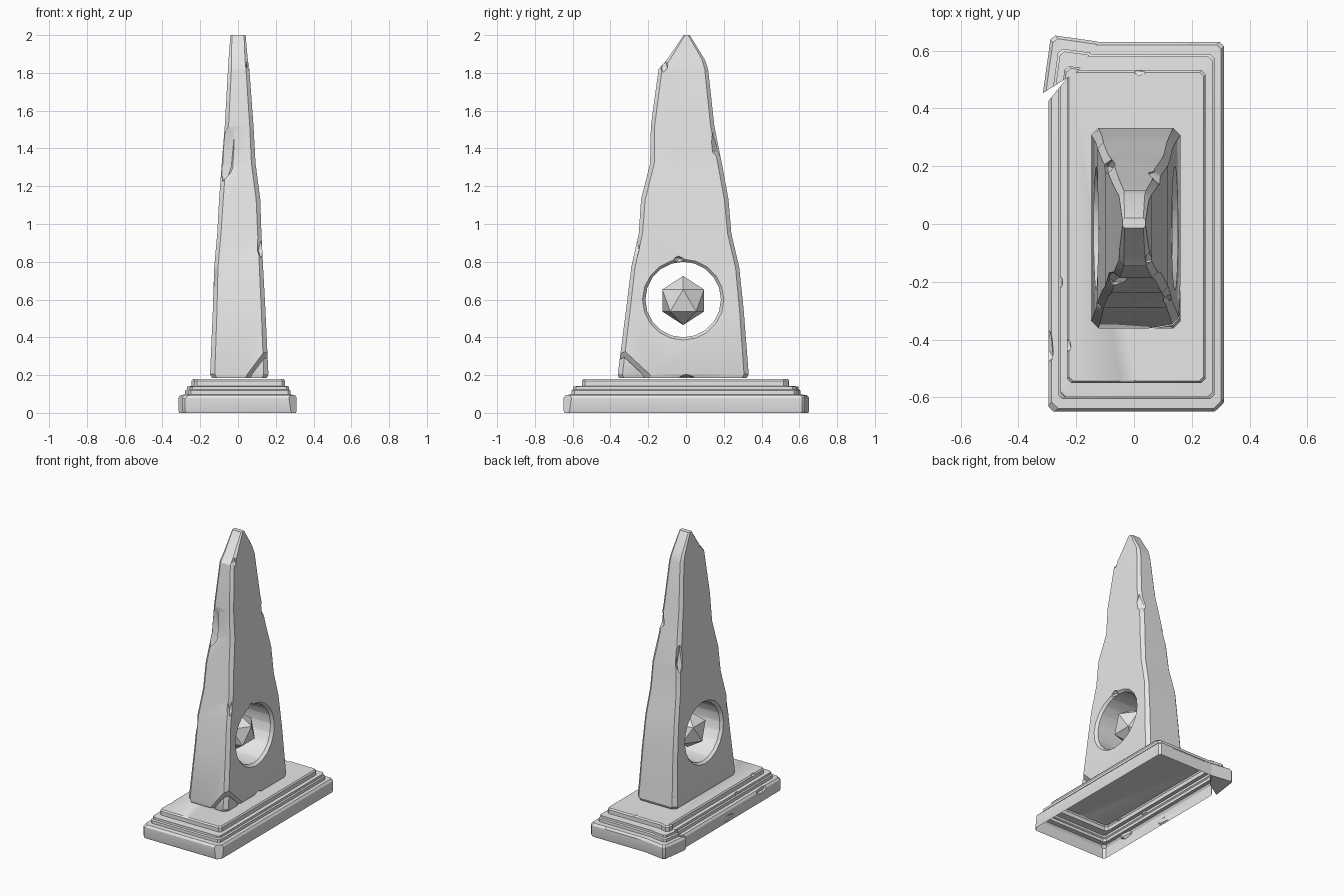
import bpy, bmesh
from math import radians, pi
from mathutils import Vector, Matrix

cube = bpy.data.objects.get("Cube")
if cube:
    bpy.data.objects.remove(cube)

stone = bpy.data.materials.new("grey stone")
stone.use_nodes = True
GREY = (0.8, 0.8, 0.8, 1)
stone.diffuse_color = GREY
stone.node_tree.nodes["Principled BSDF"].inputs["Base Color"].default_value = GREY


def make_object(name, bm):
    mesh = bpy.data.meshes.new(name)
    bm.to_mesh(mesh)
    bm.free()
    obj = bpy.data.objects.new(name, mesh)
    bpy.context.collection.objects.link(obj)
    return obj


def loft(rings):
    """Closed solid through rectangles (z, x0, x1, y0, y1, corner cut)."""
    bm = bmesh.new()
    loops = []
    for z, x0, x1, y0, y1, c in rings:
        c = min(c, 0.3 * (x1 - x0), 0.3 * (y1 - y0))
        points = [(x0 + c, y0), (x1 - c, y0), (x1, y0 + c), (x1, y1 - c),
                  (x1 - c, y1), (x0 + c, y1), (x0, y1 - c), (x0, y0 + c)]
        loops.append([bm.verts.new((x, y, z)) for x, y in points])
    n = len(loops[0])
    for low, high in zip(loops, loops[1:]):
        for i in range(n):
            j = (i + 1) % n
            bm.faces.new((low[i], low[j], high[j], high[i]))
    bm.faces.new(loops[0][::-1])
    bm.faces.new(loops[-1])
    return bm


def slice_off(bm, point, normal, keep_outer=False):
    """Cut with a plane, drop one side and close the cut."""
    cut = bmesh.ops.bisect_plane(
        bm, geom=bm.verts[:] + bm.edges[:] + bm.faces[:], plane_co=point,
        plane_no=Vector(normal).normalized(),
        clear_outer=not keep_outer, clear_inner=keep_outer)
    edges = [e for e in cut["geom_cut"] if isinstance(e, bmesh.types.BMEdge)]
    bmesh.ops.holes_fill(bm, edges=edges, sides=0)
    bmesh.ops.recalc_face_normals(bm, faces=bm.faces)


def carve(obj, cutter_bm):
    """Subtract a cutter and bake the result."""
    cutter = make_object("cutter", cutter_bm)
    cutter.hide_render = True
    mod = obj.modifiers.new("carve", "BOOLEAN")
    mod.operation, mod.solver, mod.object = "DIFFERENCE", "EXACT", cutter
    graph = bpy.context.evaluated_depsgraph_get()
    baked = bpy.data.meshes.new_from_object(obj.evaluated_get(graph))
    obj.modifiers.clear()
    obj.data = baked
    bpy.data.objects.remove(cutter)


def chip(obj, place, size, turn=20):
    """Knock out a faceted dent."""
    bm = bmesh.new()
    bmesh.ops.create_icosphere(bm, subdivisions=1, radius=1,
                               matrix=Matrix.Translation(place)
                               @ Matrix.Rotation(radians(turn), 4, "Z")
                               @ Matrix.Diagonal((*size, 1)))
    carve(obj, bm)


def finish(obj, smooth=True):
    obj.data.materials.clear()
    obj.data.materials.append(stone)
    if smooth:
        bpy.ops.object.select_all(action="DESELECT")
        obj.select_set(True)
        bpy.context.view_layer.objects.active = obj
        bpy.ops.object.shade_smooth_by_angle(angle=radians(30))


def open_underside(obj):
    bm = bmesh.new()
    bm.from_mesh(obj.data)
    under = [f for f in bm.faces if all(v.co.z < 0.001 for v in f.verts)]
    bmesh.ops.delete(bm, geom=under, context="FACES")
    bm.to_mesh(obj.data)
    bm.free()


# Stepped plinth: height, side inset, end inset
STEPS = [(0, .004, .004), (.012, 0, 0), (.08, 0, 0), (.095, .01, .01),
         (.097, .032, .042), (.118, .032, .042), (.124, .04, .05),
         (.14, .04, .05), (.143, .063, .098), (.17, .063, .098),
         (.18, .07, .105)]


def plinth_solid():
    return loft([(z, -.295 + i, .311 - i, -.648 + j, .63 - j, .015)
                 for z, i, j in STEPS])


bm = plinth_solid()
slice_off(bm, (-.295, .427, 0), (-.203, .165, 0))
slice_off(bm, (.311, -.618, 0), (1, -1, .15))
slice_off(bm, (-.295, -.62, .085), (-1, -1, 1.5))
plinth = make_object("stepped_plinth", bm)
for place, size in [((-.305, -.42, .1), (.03, .08, .05)),
                    ((-.305, -.05, .03), (.02, .07, .03)),
                    ((-.262, -.2, .14), (.018, .03, .02)),
                    ((-.235, -.42, .18), (.02, .03, .015)),
                    ((.02, .53, .185), (.025, .02, .015)),
                    ((.2, .635, .1), (.035, .015, .03)),
                    ((-.03, -.555, .19), (.06, .02, .02)),
                    ((.315, .2, .1), (.012, .05, .02))]:
    chip(plinth, place, size, 5)
open_underside(plinth)
finish(plinth)

# Broken-off plinth corner, shifted outward
bm = plinth_solid()
slice_off(bm, (-.295, .427, 0), (-.063, .075, 0), keep_outer=True)
slice_off(bm, (-.13, .63, 0), (-.1, .05, 0), keep_outer=True)
corner = Vector((-.295, .63, 0))
bmesh.ops.transform(bm, verts=bm.verts, matrix=(
    Matrix.Translation(corner + Vector((.008, .024, 0)))
    @ Matrix.Rotation(radians(-8), 4, "Z") @ Matrix.Translation(-corner)))
finish(make_object("broken_plinth_corner", bm))


# Tapering obelisk with its front left foot cracked off
def obelisk_solid():
    return loft([(.185, -.138, .153, -.355, .322, .025),
                 (.205, -.148, .161, -.361, .332, .025),
                 (.55, -.133, .145, -.317, .305, .022),
                 (.77, -.126, .133, -.29, .282, .02),
                 (.95, -.11, .124, -.25, .24, .02),
                 (1.13, -.1, .118, -.238, .225, .022),
                 (1.32, -.086, .093, -.19, .19, .022),
                 (1.52, -.07, .082, -.186, .15, .02),
                 (1.82, -.053, .06, -.145, .117, .018),
                 (1.87, -.05, .052, -.1, .1, .015),
                 (2.0, -.04, .04, -.013, .02, .008)])


CRACK = Vector((1.5, -1, -1)).normalized()
CRACK_POINT = Vector((.16, -.36, .37))
bm = obelisk_solid()
slice_off(bm, CRACK_POINT, CRACK)
obelisk = make_object("obelisk", bm)

bm = obelisk_solid()
slice_off(bm, CRACK_POINT + CRACK * .018, CRACK, keep_outer=True)
finish(make_object("cracked_obelisk_foot", bm))

# Round window with bevelled rims
HOLE_Y, HOLE_Z = -.015, .6
bm = bmesh.new()
bmesh.ops.create_cone(bm, cap_ends=True, segments=20, radius1=.2, radius2=.2,
                      depth=.6, matrix=Matrix.Translation((0, HOLE_Y, HOLE_Z))
                      @ Matrix.Rotation(pi / 2, 4, "Y"))
carve(obelisk, bm)
for side, face_x in ((1, .142), (-1, -.131)):
    bm = bmesh.new()
    bmesh.ops.create_cone(
        bm, cap_ends=True, segments=20, radius1=.198, radius2=.232, depth=.04,
        matrix=Matrix.Translation((face_x, HOLE_Y, HOLE_Z))
        @ Matrix.Rotation(side * (pi / 2 - .05), 4, "Y"))
    carve(obelisk, bm)

# Weathered dents along the obelisk edges
for place, size in [((.1, .19, 1.43), (.06, .07, .11)),
                    ((-.07, -.2, 1.39), (.06, .035, .19)),
                    ((.1, -.2, 1.38), (.03, .03, .1)),
                    ((.125, -.27, .9), (.03, .03, .09)),
                    ((-.135, -.29, .72), (.025, .03, .08)),
                    ((-.09, .2, 1.2), (.03, .03, .13)),
                    ((.12, .26, .95), (.02, .03, .1)),
                    ((-.15, .33, .3), (.03, .03, .09)),
                    ((.065, -.12, 1.85), (.03, .03, .05)),
                    ((.13, -.04, .81), (.03, .03, .02)),
                    ((.16, 0, .18), (.03, .05, .025))]:
    chip(obelisk, place, size)
finish(obelisk)

# Floating gem in the window
bm = bmesh.new()
bmesh.ops.create_icosphere(bm, subdivisions=1, radius=.13,
                           matrix=Matrix.Translation((0, HOLE_Y, HOLE_Z - .005)))
finish(make_object("floating_gem", bm), smooth=False)
